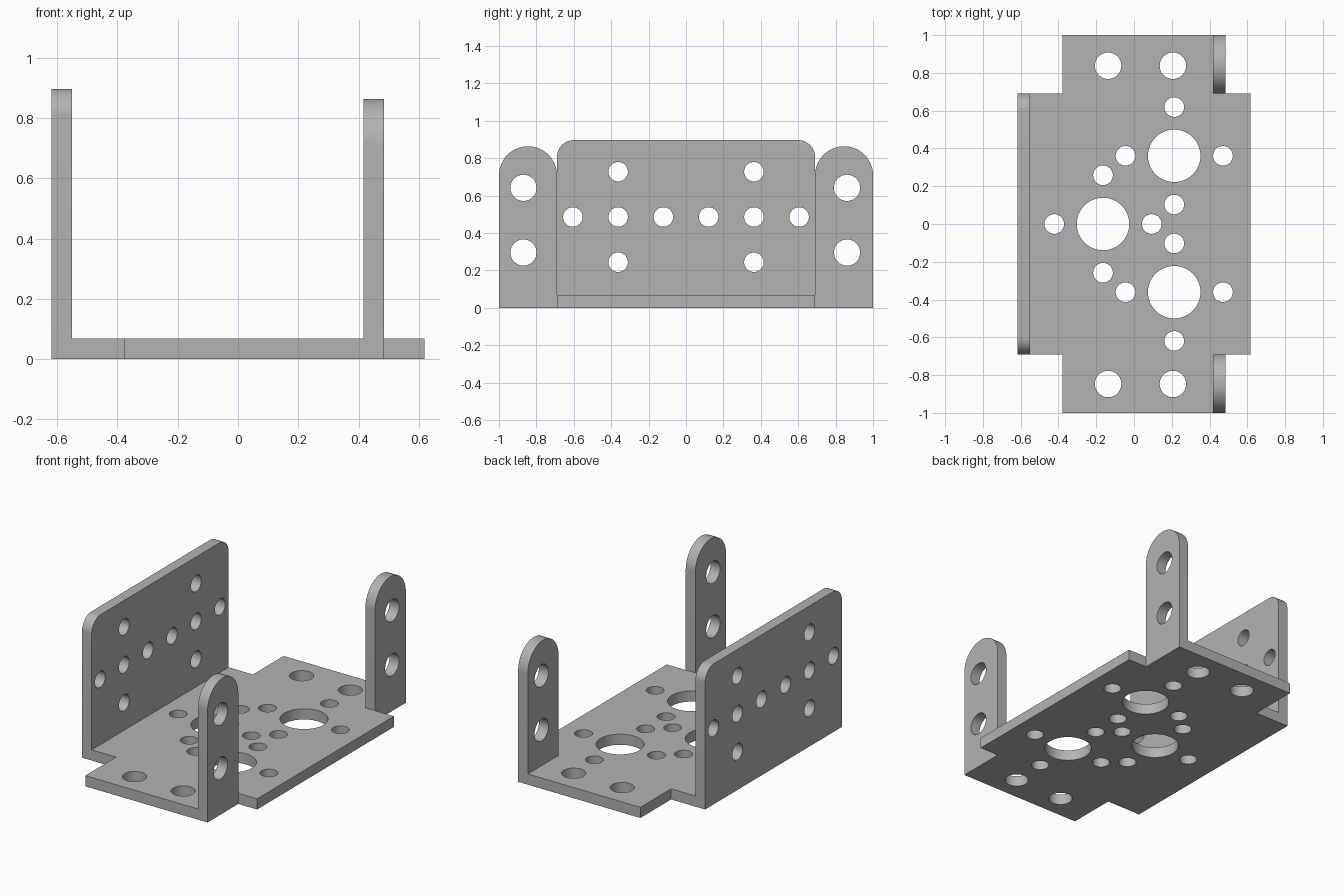
import bpy
import bmesh
from math import cos, sin, pi, radians
from mathutils import Matrix

cube = bpy.data.objects.get("Cube")
if cube:
    bpy.data.objects.remove(cube, do_unlink=True)

T = 0.068          # sheet thickness
SMALL, MEDIUM, LARGE = 0.052, 0.07, 0.139   # hole radii

metal = bpy.data.materials.new("grey metal")
metal.use_nodes = True
GREY = (0.45, 0.45, 0.45, 1)
metal.diffuse_color = GREY
metal.node_tree.nodes["Principled BSDF"].inputs["Base Color"].default_value = GREY


def arc(u, v, r, start, end, steps):
    angles = [radians(start + (end - start) * i / steps) for i in range(steps + 1)]
    return [(u + r * cos(a), v + r * sin(a)) for a in angles]


def sheet(name, outline, holes, matrix):
    """Extrude a flat outline with round holes to the sheet thickness."""
    curve = bpy.data.curves.new(name, "CURVE")
    curve.dimensions = "2D"
    curve.fill_mode = "BOTH"
    curve.extrude = T / 2
    loops = [outline] + [arc(u, v, r, 0, 360, 48)[:-1] for u, v, r in holes]
    for loop in loops:
        spline = curve.splines.new("POLY")
        spline.points.add(len(loop) - 1)
        for point, (u, v) in zip(spline.points, loop):
            point.co = (u, v, 0, 1)
        spline.use_cyclic_u = True
    helper = bpy.data.objects.new(name + " profile", curve)
    bpy.context.collection.objects.link(helper)
    bpy.context.view_layer.update()
    graph = bpy.context.evaluated_depsgraph_get()
    mesh = bpy.data.meshes.new_from_object(helper.evaluated_get(graph))
    bpy.data.objects.remove(helper, do_unlink=True)

    bm = bmesh.new()
    bm.from_mesh(mesh)
    bmesh.ops.remove_doubles(bm, verts=bm.verts, dist=0.0001)
    bmesh.ops.transform(bm, matrix=matrix, verts=bm.verts)
    bmesh.ops.recalc_face_normals(bm, faces=bm.faces)
    bm.to_mesh(mesh)
    bm.free()
    mesh.materials.clear()
    mesh.materials.append(metal)
    obj = bpy.data.objects.new(name, mesh)
    bpy.context.collection.objects.link(obj)
    return obj


def upright(x):
    """Stand a sheet up: profile (u, v) becomes (y, z), centred on x."""
    return Matrix(((0, 0, 1, x), (1, 0, 0, 0), (0, 1, 0, 0), (0, 0, 0, 1)))


# Base plate: stepped outline, three bearing holes each ringed by four screw holes
half = [(0.485, -1), (0.485, -0.69), (0.618, -0.69)]
left = [(-0.618, -0.69), (-0.378, -0.69), (-0.378, -1)]
base_outline = half + [(x, -y) for x, y in reversed(half)]
base_outline += [(x, -y) for x, y in reversed(left)] + left
base_holes = []
for cx, cy in [(0.213, 0.361), (0.213, -0.361), (-0.164, 0)]:
    base_holes.append((cx, cy, LARGE))
    for k in range(4):
        base_holes.append((cx + 0.258 * cos(k * pi / 2), cy + 0.258 * sin(k * pi / 2), SMALL))
base_holes += [(x, y, MEDIUM) for x in (-0.137, 0.206) for y in (0.838, -0.847)]
base = sheet("bracket", base_outline, base_holes, Matrix.Translation((0, 0, T / 2)))

# Side wall: rounded top corners, a row of six holes and four more around it
wall_outline = [(-0.69, 0), (0.69, 0)]
wall_outline += arc(0.6, 0.807, 0.09, 0, 90, 16) + arc(-0.6, 0.807, 0.09, 90, 180, 16)
pitch = 0.242
wall_holes = [((k - 2.5) * pitch, 0.486, SMALL) for k in range(6)]
wall_holes += [(s * 1.5 * pitch, 0.486 + t * pitch, SMALL) for s in (-1, 1) for t in (-1, 1)]
parts = [sheet("side_wall", wall_outline, wall_holes, upright(-0.618 + T / 2))]

# Two round-topped tabs, front and back
for name, side in (("front_tab", -1), ("back_tab", 1)):
    mid = side * 0.845
    outline = [(mid - 0.155, 0), (mid + 0.155, 0)] + arc(mid, 0.709, 0.155, 0, 180, 40)
    holes = [(side * 0.865 - 0.004, z, MEDIUM) for z in (0.296, 0.642)]
    parts.append(sheet(name, outline, holes, upright(0.485 - T / 2)))

# Weld the uprights to the base as one folded piece
bpy.context.view_layer.objects.active = base
for part in parts:
    union = base.modifiers.new("weld " + part.name, "BOOLEAN")
    union.operation = "UNION"
    union.solver = "EXACT"
    union.object = part
    bpy.ops.object.modifier_apply(modifier=union.name)
    bpy.data.objects.remove(part, do_unlink=True)

bpy.ops.object.select_all(action="DESELECT")
base.select_set(True)
bpy.ops.object.shade_smooth_by_angle(angle=radians(30))
